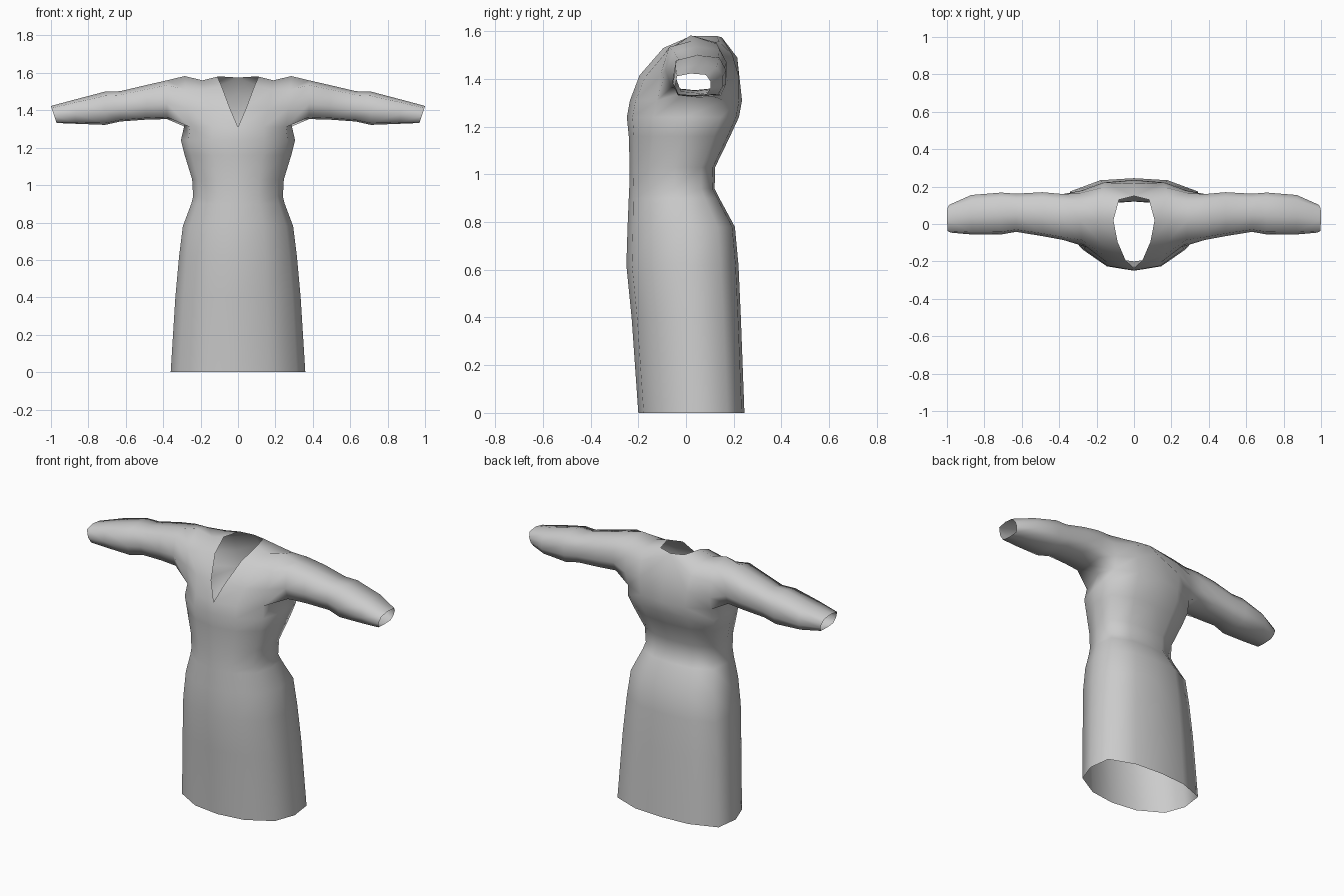
import bpy
import bmesh
from mathutils import Vector

if "Cube" in bpy.data.objects:
    bpy.data.objects.remove(bpy.data.objects["Cube"])

cloth = bpy.data.materials.new("grey cloth")
cloth.use_nodes = True
cloth.diffuse_color = (0.6, 0.6, 0.6, 1)
cloth.node_tree.nodes["Principled BSDF"].inputs["Base Color"].default_value = (0.6, 0.6, 0.6, 1)

bm = bmesh.new()


def loft(rows, closed=False):
    """Skin a list of point rows with quads."""
    grid = [[bm.verts.new(p) for p in row] for row in rows]
    count = len(rows[0])
    for a, b in zip(grid, grid[1:]):
        for i in range(count if closed else count - 1):
            j = (i + 1) % count
            bm.faces.new((a[i], a[j], b[j], b[i]))


# Skirt and bodice, left half: height, half width, front y, back y
body = [(0, .36, -.20, .245), (.4, .335, -.228, .23), (.62, .315, -.25, .22),
        (.78, .295, -.245, .205), (.9, .25, -.24, .14), (.94, .24, -.238, .12),
        (1.03, .245, -.236, .122), (1.16, .285, -.24, .185),
        (1.24, .305, -.248, .222), (1.31, .295, -.235, .235)]
# Half section from front centre round the side to back centre
section = [(0, -1), (.46, -.9), (.87, -.52), (1, .05), (.95, .68), (.5, .95), (0, 1)]
rings = []
for z, w, front, back in body:
    mid, half = (front + back) / 2, (back - front) / 2
    rings.append([Vector((u * w, mid + v * half, z)) for u, v in section])
top = rings[-1]
top[3].z += .04
top[3].x -= .015
loft(rings)

# Yoke running from the chest over the shoulder to the back:
# neck edge, middle, armhole edge
yoke = [top[0:3],
        [(.045, -.195, 1.415), (.16, -.17, 1.41), (.27, -.11, 1.41)],
        [(.088, -.095, 1.53), (.18, -.095, 1.51), (.28, -.085, 1.51)],
        [(.11, .02, 1.58), (.19, .02, 1.56), (.285, .02, 1.583)],
        [(.08, .13, 1.58), (.18, .14, 1.557), (.285, .12, 1.555)],
        [(0, .15, 1.575), (.17, .195, 1.50), (.29, .165, 1.48)],
        [(0, .215, 1.49), (.16, .222, 1.41), (.285, .178, 1.39)],
        [top[6], top[5], top[4]]]
loft(yoke)

# Sleeve: x, top z, bottom z, front y, back y
armhole = [row[2] for row in yoke] + [top[3]]
sleeve = [(.38, 1.56, 1.353, -.085, .16), (.49, 1.535, 1.35, -.065, .17),
          (.63, 1.502, 1.34, -.042, .162), (.71, 1.5, 1.322, -.056, .168),
          (.87, 1.458, 1.328, -.056, .155), (.985, 1.423, 1.332, -.046, .102)]
cuff = [(-.8, -.9), (-1, -.2), (-.88, .75), (-.1, 1), (.75, .88),
        (1, .3), (1, -.35), (.8, -.9), (0, -1)]
arm_rings = [armhole]
for x, hi, lo, front, back in sleeve:
    slant = .015 if x > .9 else 0
    arm_rings.append([Vector((x + slant * v, (front + back) / 2 + u * (back - front) / 2,
                              (hi + lo) / 2 + v * (hi - lo) / 2)) for u, v in cuff])
loft(arm_rings, closed=True)

# Join the panels and point the faces outward
bmesh.ops.remove_doubles(bm, verts=bm.verts, dist=.001)
bmesh.ops.recalc_face_normals(bm, faces=bm.faces)
bm.faces.ensure_lookup_table()
if bm.faces[0].normal.y > 0:
    bmesh.ops.reverse_faces(bm, faces=bm.faces)
for face in bm.faces:
    face.smooth = True

mesh = bpy.data.meshes.new("robe")
bm.to_mesh(mesh)
bm.free()
mesh.materials.append(cloth)
robe = bpy.data.objects.new("robe", mesh)
bpy.context.collection.objects.link(robe)

# Right half
mirror = robe.modifiers.new("mirror", 'MIRROR')
mirror.use_clip = True
mirror.merge_threshold = .001
